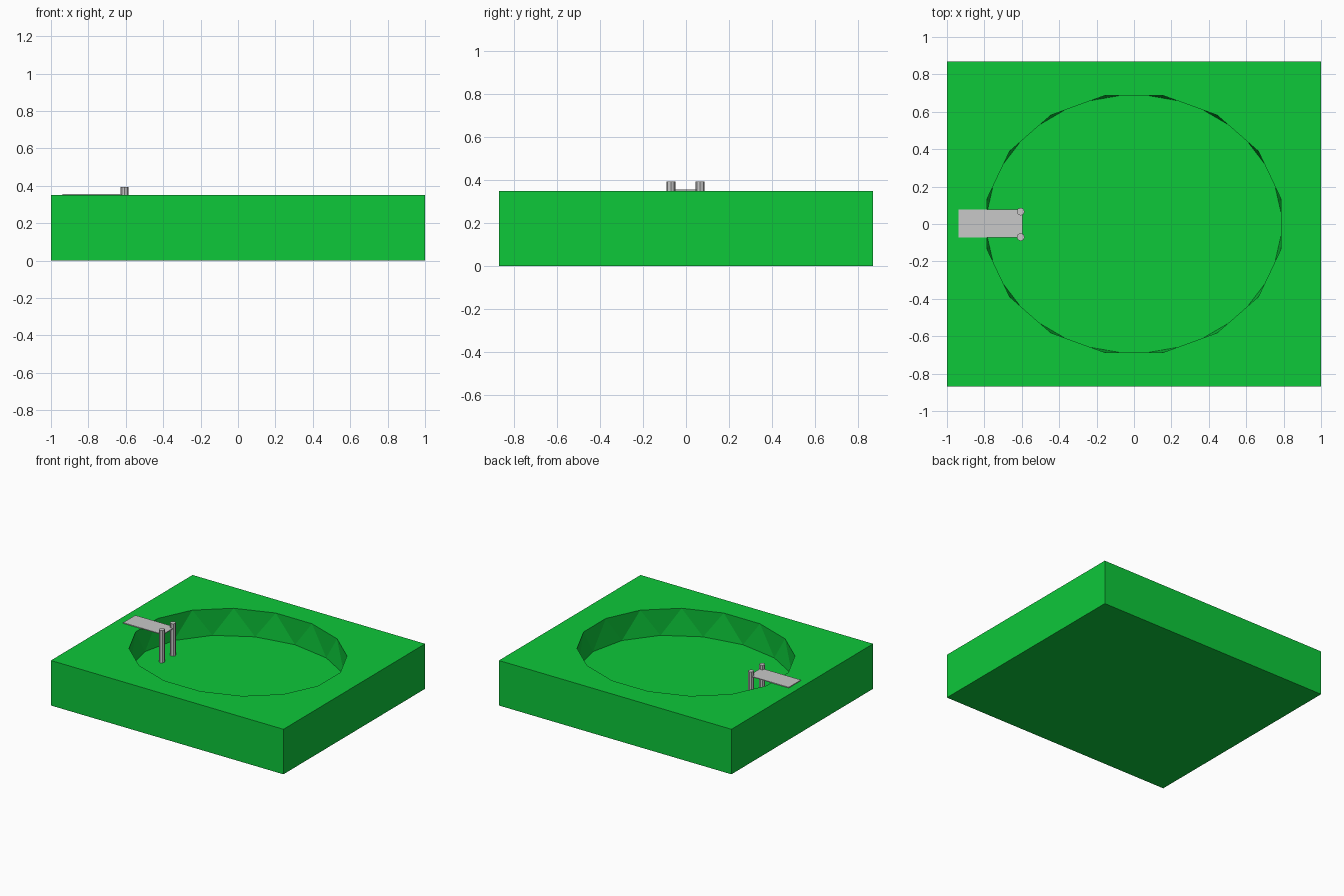
import bpy, bmesh, math

if "Cube" in bpy.data.objects:
    bpy.data.objects.remove(bpy.data.objects["Cube"])

def material(name, rgb):
    m = bpy.data.materials.new(name)
    m.diffuse_color = (*rgb, 1)
    m.use_nodes = True
    m.node_tree.nodes["Principled BSDF"].inputs["Base Color"].default_value = m.diffuse_color
    return m

GREEN = material("grass green", (0.004, 0.578, 0.042))
GREY = material("light grey", (0.578, 0.578, 0.578))

def finish(bm, name, mat):
    bmesh.ops.recalc_face_normals(bm, faces=bm.faces)
    me = bpy.data.meshes.new(name)
    bm.to_mesh(me)
    bm.free()
    me.materials.append(mat)
    ob = bpy.data.objects.new(name, me)
    bpy.context.collection.objects.link(ob)
    return ob

def box(name, x0, x1, y0, y1, z0, z1, mat):
    bm = bmesh.new()
    bmesh.ops.create_cube(bm, size=1)
    for v in bm.verts:
        v.co.x = x1 if v.co.x > 0 else x0
        v.co.y = y1 if v.co.y > 0 else y0
        v.co.z = z1 if v.co.z > 0 else z0
    return finish(bm, name, mat)

TOP, FLOOR, N = 0.35, 0.14, 16
HX, HY = 1.0, 0.87

# Ground block: rim face with an oval opening, twisted basin wall, floor
bm = bmesh.new()
def ring(z, shift):
    return [bm.verts.new((0.8 * math.cos((i + shift) * math.tau / N),
                          0.7 * math.sin((i + shift) * math.tau / N), z))
            for i in range(N)]
rim, base = ring(TOP, 0.5), ring(FLOOR, 0)
bm.faces.new(base)
for i in range(N):
    j = (i + 1) % N
    bm.faces.new((rim[i], base[i], base[j]))
    bm.faces.new((rim[i], base[j], rim[j]))
signs = [(1, 1), (-1, 1), (-1, -1), (1, -1)]
upper = [bm.verts.new((a * HX, b * HY, TOP)) for a, b in signs]
lower = [bm.verts.new((a * HX, b * HY, 0)) for a, b in signs]
bm.faces.new(lower)
for k in range(4):
    n = (k + 1) % 4
    bm.faces.new((upper[k], upper[n], lower[n], lower[k]))
    # each corner fans to its quarter of the rim, then bridges to the next corner
    for i in range(4 * k, 4 * k + 3):
        bm.faces.new((upper[k], rim[i], rim[i + 1]))
    a, b = rim[4 * k + 3], rim[(4 * k + 4) % N]
    bm.faces.new((upper[k], a, b, upper[n]))
finish(bm, "ground_block", GREEN)

# Jetty deck
box("jetty_deck", -0.937, -0.595, -0.073, 0.077, 0.351, 0.357, GREY)

# Jetty posts standing on the basin floor
for name, y in (("front_post", -0.07), ("back_post", 0.066)):
    bm = bmesh.new()
    bmesh.ops.create_cone(bm, cap_ends=True, segments=8, radius1=0.021,
                          radius2=0.021, depth=0.26)
    bmesh.ops.translate(bm, verts=bm.verts, vec=(-0.606, y, 0.262))
    finish(bm, name, GREY)
